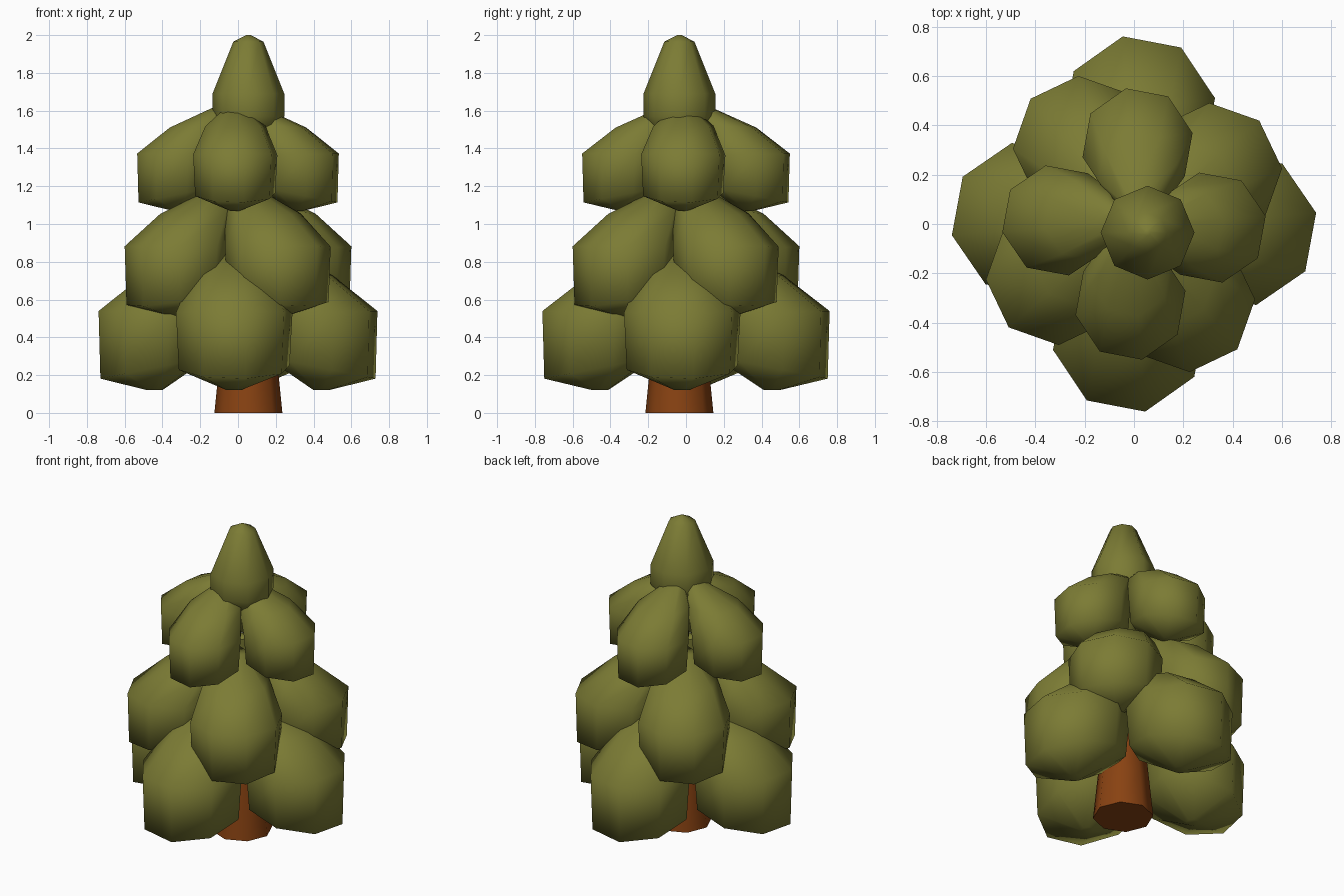
import bpy, bmesh
from math import sin, cos, radians, tau

cube = bpy.data.objects.get("Cube")
if cube:
    bpy.data.objects.remove(cube, do_unlink=True)

SIDES = 8
AXIS = (0.055, -0.035)


def material(name, rgb):
    mat = bpy.data.materials.new(name)
    mat.use_nodes = True
    mat.diffuse_color = (*rgb, 1)
    mat.node_tree.nodes["Principled BSDF"].inputs["Base Color"].default_value = (*rgb, 1)
    return mat


leaf_green = material("leaf green", (0.20, 0.20, 0.035))
bark_brown = material("bark brown", (0.25, 0.055, 0.006))


def stacked_rings(name, rings, mat, phase=0.0, sharp=60):
    """Loft octagonal rings (centre x, centre y, radius, height, slope) into a closed solid."""
    bm = bmesh.new()
    loops = []
    for cx, cy, r, z, slope in rings:
        loop = []
        for i in range(SIDES):
            a = phase + tau * i / SIDES
            loop.append(bm.verts.new((cx + r * cos(a), cy + r * sin(a), z + slope * r * cos(a))))
        loops.append(loop)
    for low, high in zip(loops, loops[1:]):
        for i in range(SIDES):
            j = (i + 1) % SIDES
            bm.faces.new((low[i], low[j], high[j], high[i]))
    bm.faces.new(loops[0][::-1])
    bm.faces.new(loops[-1])
    bmesh.ops.recalc_face_normals(bm, faces=bm.faces)
    mesh = bpy.data.meshes.new(name)
    bm.to_mesh(mesh)
    bm.free()
    mesh.materials.append(mat)
    obj = bpy.data.objects.new(name, mesh)
    bpy.context.collection.objects.link(obj)
    bpy.ops.object.select_all(action='DESELECT')
    obj.select_set(True)
    bpy.context.view_layer.objects.active = obj
    bpy.ops.object.shade_smooth_by_angle(angle=radians(sharp))
    return obj


# Trunk
stacked_rings("trunk", [(*AXIS, 0.18, 0.0, 0), (*AXIS, 0.155, 0.25, 0),
                        (*AXIS, 0.12, 0.6, 0)], bark_brown)

# Leaf clump profile, leaning in towards the trunk as it rises
CLUMP = [
    (0.44, -0.02, 0.04, 0.00, 0.0),
    (0.435, -0.02, 0.30, 0.12, -0.2),
    (0.43, -0.02, 0.315, 0.41, 0.03),
    (0.28, -0.02, 0.225, 0.62, -0.05),
    (0.12, -0.02, 0.07, 0.76, -0.1),
]

# Three tiers of four clumps: name, size, base height, turn
TIERS = [("lower", 1.0, 0.12, 0), ("middle", 0.89, 0.51, 36), ("upper", 0.723, 1.07, 0)]
for tier, size, base, turn in TIERS:
    for k, side in enumerate(("left", "back", "right", "front")):
        clump = stacked_rings(f"{tier}_{side}_leaf_clump", CLUMP, leaf_green, radians(12), 75)
        clump.scale = (size, size, size)
        clump.rotation_euler.z = radians(turn + 90 * k)
        clump.location.z = base
        # front and back clumps reach slightly further out
        if tier != "middle" and k % 2:
            clump.scale.x *= 1.03

# Crown
stacked_rings("crown_leaf_clump", [
    (*AXIS, 0.06, 1.44, 0),
    (*AXIS, 0.155, 1.49, 0),
    (*AXIS, 0.19, 1.57, 0),
    (*AXIS, 0.19, 1.69, 0),
    (*AXIS, 0.08, 1.965, 0),
    (*AXIS, 0.012, 2.0, 0),
], leaf_green, 0.0, 75)
